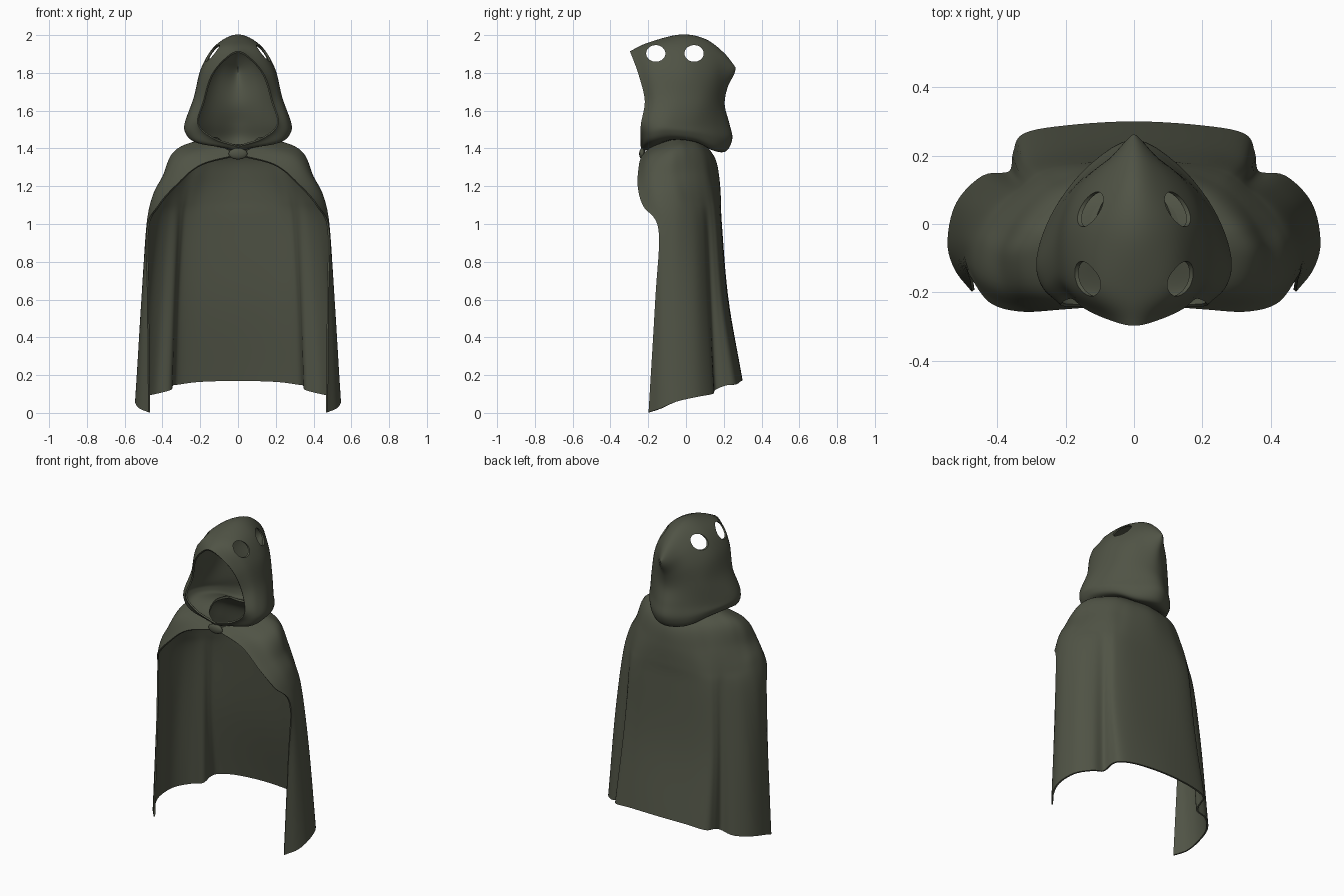
import bpy, bmesh, math
from mathutils import Vector

cloth = bpy.data.materials.new("dark olive cloth")
cloth.diffuse_color = (0.08, 0.087, 0.06, 1)


def spline(pts, n, first=None, last=None):
    """Catmull-Rom through pts, n steps per span, optional ghost end points."""
    p = [Vector(q) for q in pts]
    p = [Vector(first) if first else 2 * p[0] - p[1]] + p + [Vector(last) if last else 2 * p[-1] - p[-2]]
    out = []
    for i in range(1, len(p) - 2):
        a, b, c, d = p[i - 1:i + 3]
        for k in range(n):
            t = k / n
            out.append(0.5 * (2 * b + (c - a) * t + (2 * a - 5 * b + 4 * c - d) * t * t
                              + (3 * b - a - 3 * c + d) * t ** 3))
    return out + [p[-2]]


def flip(p):
    return Vector((-p[0], p[1], p[2]))


def activate(ob):
    bpy.ops.object.select_all(action='DESELECT')
    ob.select_set(True)
    bpy.context.view_layer.objects.active = ob


def sheet(name, grid, thickness):
    """Make a cloth sheet from a grid of points."""
    bm = bmesh.new()
    v = [[bm.verts.new(p) for p in row] for row in grid]
    for i in range(len(v) - 1):
        for j in range(len(v[0]) - 1):
            bm.faces.new((v[i][j], v[i][j + 1], v[i + 1][j + 1], v[i + 1][j]))
    bmesh.ops.remove_doubles(bm, verts=bm.verts, dist=1e-4)
    bmesh.ops.recalc_face_normals(bm, faces=bm.faces)
    me = bpy.data.meshes.new(name)
    bm.to_mesh(me)
    bm.free()
    ob = bpy.data.objects.new(name, me)
    bpy.context.collection.objects.link(ob)
    me.materials.append(cloth)
    s = ob.modifiers.new("thickness", 'SOLIDIFY')
    s.thickness, s.offset = thickness, 0
    activate(ob)
    bpy.ops.object.modifier_apply(modifier="thickness")
    return ob


# Cloak: half rows from back centre to the front opening edge
skirt = [
    [(0, .295, .17), (.2, .283, .165), (.32, .26, .15), (.348, .21, .145), (.362, .15, .12),
     (.44, .137, .10), (.515, .06, .085), (.54, -.05, .06), (.52, -.13, .025), (.47, -.195, .003)],
    [(0, .22, .6), (.19, .213, .6), (.3, .192, .6), (.33, .162, .6), (.348, .127, .6),
     (.41, .108, .6), (.475, .05, .6), (.505, -.04, .6), (.5, -.115, .6), (.475, -.16, .6)],
    [(0, .185, 1), (.18, .178, 1), (.275, .16, 1), (.308, .137, 1), (.333, .11, 1),
     (.38, .083, 1), (.432, .035, .99), (.473, -.04, .98), (.482, -.1, .97), (.478, -.145, .97)]]
shoulders = [
    [(0, .18, 1.13), (.17, .168, 1.13), (.255, .145, 1.13), (.292, .124, 1.13), (.326, .096, 1.13),
     (.368, .058, 1.13), (.408, .005, 1.14), (.44, -.06, 1.15), (.45, -.15, 1.13), (.42, -.225, 1.095)],
    [(0, .172, 1.24), (.145, .155, 1.24), (.22, .127, 1.25), (.262, .105, 1.26), (.298, .075, 1.26),
     (.333, .035, 1.26), (.367, -.02, 1.26), (.395, -.09, 1.25), (.385, -.185, 1.24), (.33, -.252, 1.2)],
    [(0, .152, 1.34), (.115, .132, 1.35), (.17, .11, 1.365), (.21, .086, 1.38), (.243, .056, 1.39),
     (.275, .018, 1.395), (.305, -.03, 1.40), (.325, -.095, 1.385), (.29, -.19, 1.355), (.2, -.245, 1.31)],
    [(0, .10, 1.42), (.05, .09, 1.42), (.075, .075, 1.43), (.09, .06, 1.44), (.1, .04, 1.45),
     (.115, 0, 1.455), (.125, -.05, 1.455), (.12, -.10, 1.44), (.09, -.17, 1.41), (0, -.23, 1.365)]]
rows = [spline([flip(p) for p in r[:0:-1]] + r, 5) for r in skirt + shoulders]
cloak = sheet("cloak", [spline(c, 8) for c in zip(*rows)], .01)

# Hood: half rows from the face opening to the back centre, ridge down to hem
hood_top = [
    [(0, -.295, 1.91), (0, -.2, 1.955), (0, -.03, 1.998), (0, .1, 1.975), (0, .2, 1.9), (0, .258, 1.825)],
    [(.075, -.275, 1.865), (.11, -.19, 1.925), (.112, -.03, 1.945), (.095, .08, 1.92), (.065, .175, 1.86), (0, .25, 1.795)],
    [(.14, -.245, 1.78), (.18, -.17, 1.82), (.19, -.03, 1.82), (.16, .08, 1.80), (.098, .165, 1.77), (0, .214, 1.72)],
    [(.18, -.215, 1.65), (.222, -.15, 1.67), (.225, -.04, 1.67), (.185, .08, 1.66), (.105, .16, 1.65), (0, .2, 1.63)]]
hood_base = [
    [(.21, -.235, 1.53), (.26, -.18, 1.54), (.273, -.09, 1.54), (.22, .045, 1.53), (.12, .16, 1.53), (0, .225, 1.53)],
    [(.13, -.238, 1.455), (.25, -.19, 1.475), (.274, -.09, 1.49), (.225, .045, 1.48), (.125, .17, 1.45), (0, .24, 1.45)],
    [(0, -.235, 1.41), (.2, -.19, 1.43), (.235, -.07, 1.455), (.19, .055, 1.44), (.11, .15, 1.395), (0, .2, 1.385)],
    [(0, -.225, 1.385), (.1, -.155, 1.42), (.125, -.06, 1.45), (.1, .045, 1.445), (.065, .085, 1.425), (0, .105, 1.415)]]
rows = [spline(r, 7, last=flip(r[-2])) for r in hood_top + hood_base]
rows = [[flip(p) for p in r] for r in rows[:0:-1]] + rows
hood = sheet("hood", [spline(c, 6) for c in zip(*rows)], .01)

# Four oval ear holes cut through the hood
for y in (-.16, .043):
    bpy.ops.mesh.primitive_cylinder_add(vertices=32, radius=1, depth=2, location=(0, y, 1.903),
                                        rotation=(0, math.pi / 2, 0))
    cutter = bpy.context.object
    cutter.name = "ear_hole_cutter"
    cutter.scale = (.044, .051, .4)
    cutter.hide_render = True
    m = hood.modifiers.new("hole", 'BOOLEAN')
    m.operation, m.solver, m.object = 'DIFFERENCE', 'EXACT', cutter
    activate(hood)
    bpy.ops.object.modifier_apply(modifier="hole")
    bpy.data.objects.remove(cutter)

# Oval clasp at the throat
bpy.ops.mesh.primitive_uv_sphere_add(segments=24, ring_count=12, radius=1, location=(0, -.232, 1.372))
clasp = bpy.context.object
clasp.name = "clasp"
clasp.scale = (.05, .016, .03)
clasp.data.materials.append(cloth)

for ob in (cloak, hood, clasp):
    activate(ob)
    bpy.ops.object.shade_smooth_by_angle(angle=math.radians(40))
